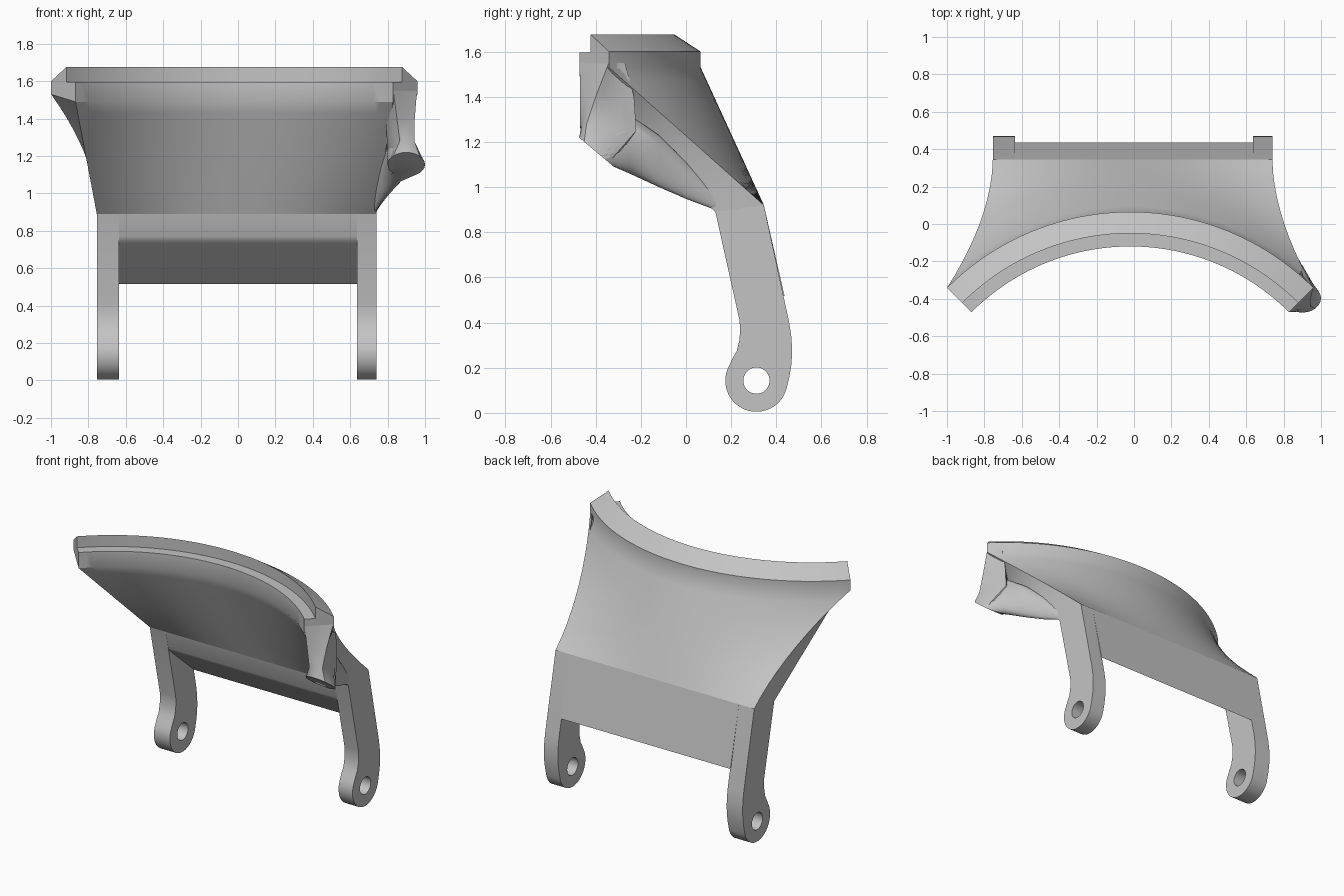
import bpy, bmesh, math
from mathutils import Vector, Matrix

if "Cube" in bpy.data.objects:
    bpy.data.objects.remove(bpy.data.objects["Cube"])

grey = bpy.data.materials.new("light grey")
grey.diffuse_color = (0.55, 0.55, 0.55, 1)
grey.use_nodes = True
grey.node_tree.nodes["Principled BSDF"].inputs["Base Color"].default_value = grey.diffuse_color


def finish(name, mesh, angle=30):
    bm = bmesh.new()
    bm.from_mesh(mesh)
    bmesh.ops.remove_doubles(bm, verts=bm.verts, dist=1e-5)
    bmesh.ops.recalc_face_normals(bm, faces=bm.faces)
    bm.to_mesh(mesh)
    bm.free()
    mesh.materials.clear()
    mesh.materials.append(grey)
    ob = bpy.data.objects.new(name, mesh)
    bpy.context.collection.objects.link(ob)
    bpy.ops.object.select_all(action='DESELECT')
    ob.select_set(True)
    bpy.context.view_layer.objects.active = ob
    bpy.ops.object.shade_smooth_by_angle(angle=math.radians(angle))
    return ob


def plate(name, loops, x0, x1):
    """Extrude closed y-z outlines (holes allowed) from x0 to x1."""
    cu = bpy.data.curves.new(name, 'CURVE')
    cu.dimensions, cu.fill_mode = '2D', 'BOTH'
    cu.extrude = (x1 - x0) / 2
    for pts in loops:
        sp = cu.splines.new('POLY')
        sp.points.add(len(pts) - 1)
        for p, (y, z) in zip(sp.points, pts):
            p.co = (y, z, 0, 1)
        sp.use_cyclic_u = True
    tmp = bpy.data.objects.new("temp", cu)
    bpy.context.collection.objects.link(tmp)
    dg = bpy.context.evaluated_depsgraph_get()
    mesh = bpy.data.meshes.new_from_object(tmp.evaluated_get(dg))
    bpy.data.objects.remove(tmp)
    mesh.transform(Matrix(((0, 0, 1, (x0 + x1) / 2), (1, 0, 0, 0),
                           (0, 1, 0, 0), (0, 0, 0, 1))))
    return finish(name, mesh)


def loft(name, rings, caps=()):
    n = len(rings[0])
    verts = [p for r in rings for p in r]
    faces = [(i * n + j, i * n + (j + 1) % n, (i + 1) * n + (j + 1) % n, (i + 1) * n + j)
             for i in range(len(rings) - 1) for j in range(n)]
    faces += [tuple(range(c * n, c * n + n)) for c in caps]
    mesh = bpy.data.meshes.new(name)
    mesh.from_pydata(verts, [], faces)
    return finish(name, mesh, 40)


def arc(cy, cz, r, a0, a1, n):
    return [(cy + r * math.cos(math.radians(a0 + (a1 - a0) * i / n)),
             cz + r * math.sin(math.radians(a0 + (a1 - a0) * i / n))) for i in range(n + 1)]


# Legs with a pivot eye
leg = [(0.13, 0.89), (0.237, 0.41), (0.24, 0.365), (0.236, 0.32), (0.225, 0.275), (0.205, 0.24)]
leg += arc(0.312, 0.143, 0.138, 150, 345, 28)
leg += [(0.458, 0.16), (0.467, 0.215), (0.47, 0.27), (0.467, 0.335), (0.457, 0.4), (0.345, 0.92)]
eye = arc(0.312, 0.143, 0.058, 0, 350, 35)
plate("left_leg", [leg, eye], -0.755, -0.635)
plate("right_leg", [leg, eye], 0.635, 0.74)

# Cross panel between the legs
plate("cross_panel", [[(0.13, 0.89), (0.158, 0.77), (0.168, 0.75), (0.186, 0.733),
                       (0.437, 0.515), (0.345, 0.92)]], -0.64, 0.64)

# Curved shell blending from the straight panel top to an arched stepped rim
CX, CY, COLS, LEV = -0.02, -1.32, 40, 10


def rim(r, z, u):
    a = math.radians(45) * (2 * u - 1)
    return Vector((CX + r * math.sin(a), CY + r * math.cos(a), z))


def blend(p, q, t, power):
    v = p.lerp(q, t)
    v.x = p.x + (q.x - p.x) * t ** power
    return v


verts, faces = [], []
for c in range(COLS + 1):
    u = c / COLS
    x = -0.755 + 1.495 * u
    back = [blend(Vector((x, 0.345, 0.92)), rim(1.385, 1.53, u), k / LEV, 1.8) for k in range(LEV + 1)]
    front = [blend(Vector((x, 0.13, 0.89)), rim(1.2, 1.49, u), k / LEV, 1.0) for k in range(LEV + 1)]
    step = [rim(r, z, u) for r, z in ((1.385, 1.6), (1.27, 1.675), (1.27, 1.597), (1.2, 1.597))]
    verts += back + step + front[::-1]
N = 2 * LEV + 6
for c in range(COLS):
    for j in range(N):
        k = (j + 1) % N
        faces.append((c * N + j, c * N + k, (c + 1) * N + k, (c + 1) * N + j))
for base in (0, COLS * N):
    faces += [(base + k, base + k + 1, base + N - 2 - k, base + N - 1 - k) for k in range(LEV)]
    faces.append(tuple(base + j for j in range(LEV, LEV + 6)))
shell = bpy.data.meshes.new("curved_shell")
shell.from_pydata(verts, [], faces)
finish("curved_shell", shell)

# Tilted round pad on the right corner
S = 24
slope = Vector((0, -0.766, 0.643))
pad_centre = Vector((0.9, -0.397, 1.155))


def pad(scale=1.0):
    angles = [math.radians(135 - 360 * i / S) for i in range(S)]
    return [pad_centre + 0.1 * scale * (Vector((math.cos(a), 0, 0)) + slope * math.sin(a)) for a in angles]


def quad_ring(corners):
    m = S // 4
    pts = [Vector(p) for p in corners]
    return [pts[i].lerp(pts[(i + 1) % 4], j / m) for i in range(4) for j in range(m)]


# Post from the rim end down to the pad
post_top = quad_ring([(0.83, -0.47, 1.55), (0.957, -0.342, 1.55), (0.89, -0.27, 1.55), (0.77, -0.4, 1.55)])
post_mid = quad_ring([(0.85, -0.47, 1.4), (0.945, -0.4, 1.4), (0.9, -0.23, 1.4), (0.79, -0.34, 1.4)])
post_low = quad_ring([(0.865, -0.47, 1.28), (0.943, -0.44, 1.28), (0.9, -0.22, 1.25), (0.80, -0.28, 1.22)])
loft("pad_post", [post_top, post_mid, post_low, pad()], (0,))


# Tapering arm from the pad back to the leg
def oval(cx, y, cz, hx, hz):
    angles = [math.radians(135 - 360 * i / S) for i in range(S)]
    return [Vector((cx + hx * math.cos(a), y, cz + hz * math.sin(a))) for a in angles]


loft("pad_arm", [pad(), oval(0.855, -0.25, 1.19, 0.058, 0.13), oval(0.805, -0.12, 1.115, 0.04, 0.115),
                 oval(0.765, 0.0, 1.03, 0.025, 0.082), oval(0.73, 0.14, 0.925, 0.012, 0.03)], (0, 4))
